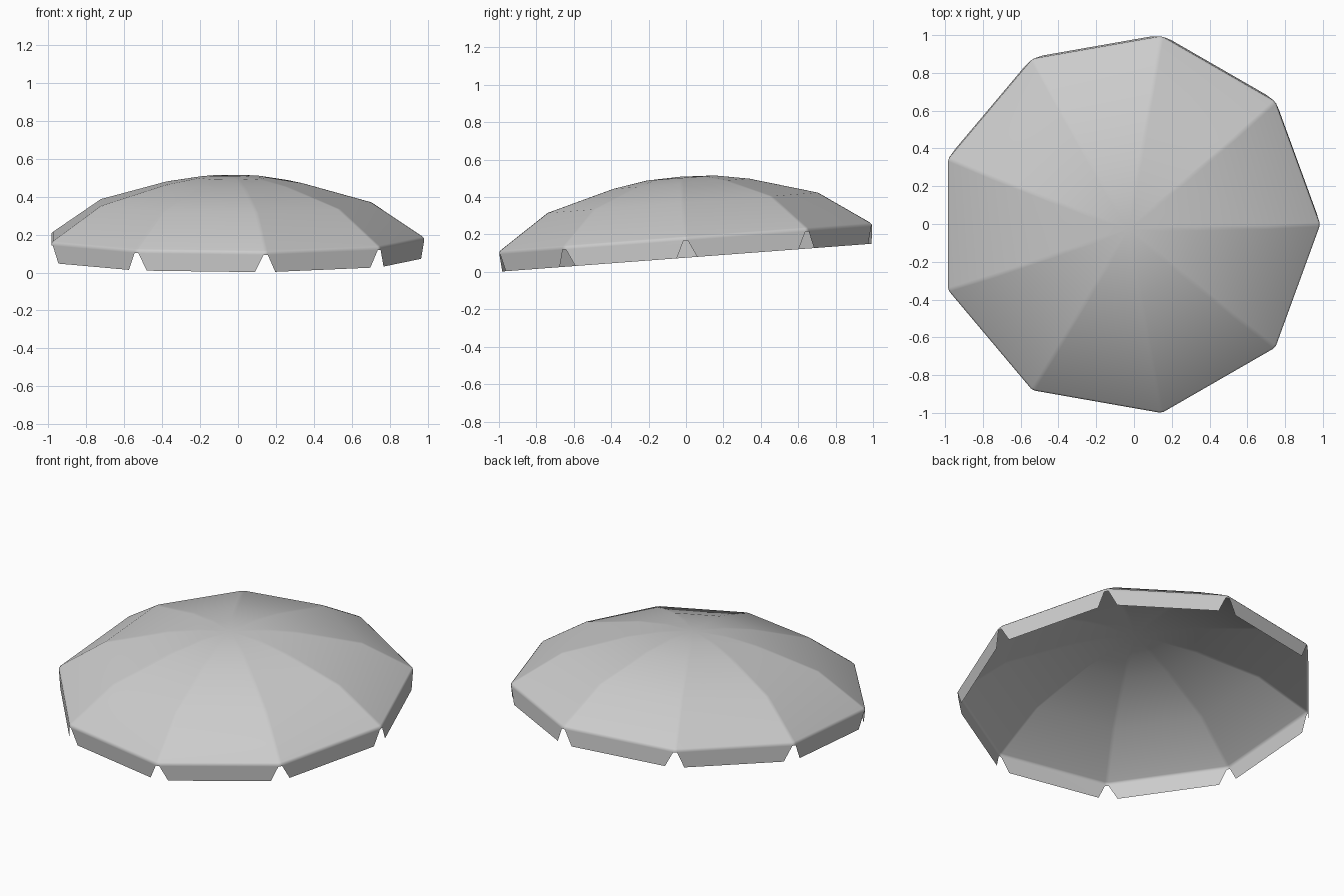
import bpy, bmesh, math
from mathutils import Vector

if "Cube" in bpy.data.objects:
    bpy.data.objects.remove(bpy.data.objects["Cube"])

SIDES = 9
R = 1.016          # rim corner radius
CUT = 0.012        # half width of the soft rib at each corner


def corner(i, r):
    a = math.tau * (i % SIDES) / SIDES
    return Vector((r * math.cos(a), r * math.sin(a), 0))


def edge_points(i, r, inset):
    """Two points on the side from corner i to i+1, each set in from its corner."""
    a, b = corner(i, r), corner(i + 1, r)
    d = (b - a).normalized() * inset
    return a + d, b - d


bm = bmesh.new()


def ring(r, z):
    out = []
    for i in range(SIDES):
        for p in edge_points(i, r, min(CUT, r * 0.1)):
            out.append(bm.verts.new((p.x, p.y, z)))
    return out


# Canopy: rings from the rim lip up to the crown (heights relative to the rim)
profile = [(R, -0.016), (R, -0.004), (R - 0.009, 0.006),
           (0.738, 0.186), (0.372, 0.288), (0.186, 0.319)]
rings = [ring(r, z) for r, z in profile]
n = SIDES * 2
for lo, hi in zip(rings, rings[1:]):
    for k in range(n):
        m = (k + 1) % n
        bm.faces.new((lo[k], lo[m], hi[m], hi[k]))
apex = bm.verts.new((0, 0, 0.326))
for k in range(n):
    bm.faces.new((rings[-1][k], rings[-1][(k + 1) % n], apex))

# Valance: one tapered flap hanging from each side
for i in range(SIDES):
    a, b = edge_points(i, R, 0.058)
    va, vb = (bm.verts.new((p.x, p.y, -0.108)) for p in (a, b))
    bm.faces.new((va, vb, rings[0][2 * i + 1], rings[0][2 * i]))

bmesh.ops.recalc_face_normals(bm, faces=bm.faces)
me = bpy.data.meshes.new("parasol_canopy")
bm.to_mesh(me)
bm.free()
canopy = bpy.data.objects.new("parasol_canopy", me)
bpy.context.collection.objects.link(canopy)

# Tilt the canopy so its back edge is higher
canopy.rotation_euler.x = math.atan(0.075)
canopy.location = (-0.03, -0.003, 0.184)

# Soft ribs with flat panels
bpy.context.view_layer.objects.active = canopy
canopy.select_set(True)
bpy.ops.object.shade_smooth_by_angle(angle=math.radians(60))
wn = canopy.modifiers.new("panel_normals", 'WEIGHTED_NORMAL')
wn.keep_sharp = True
